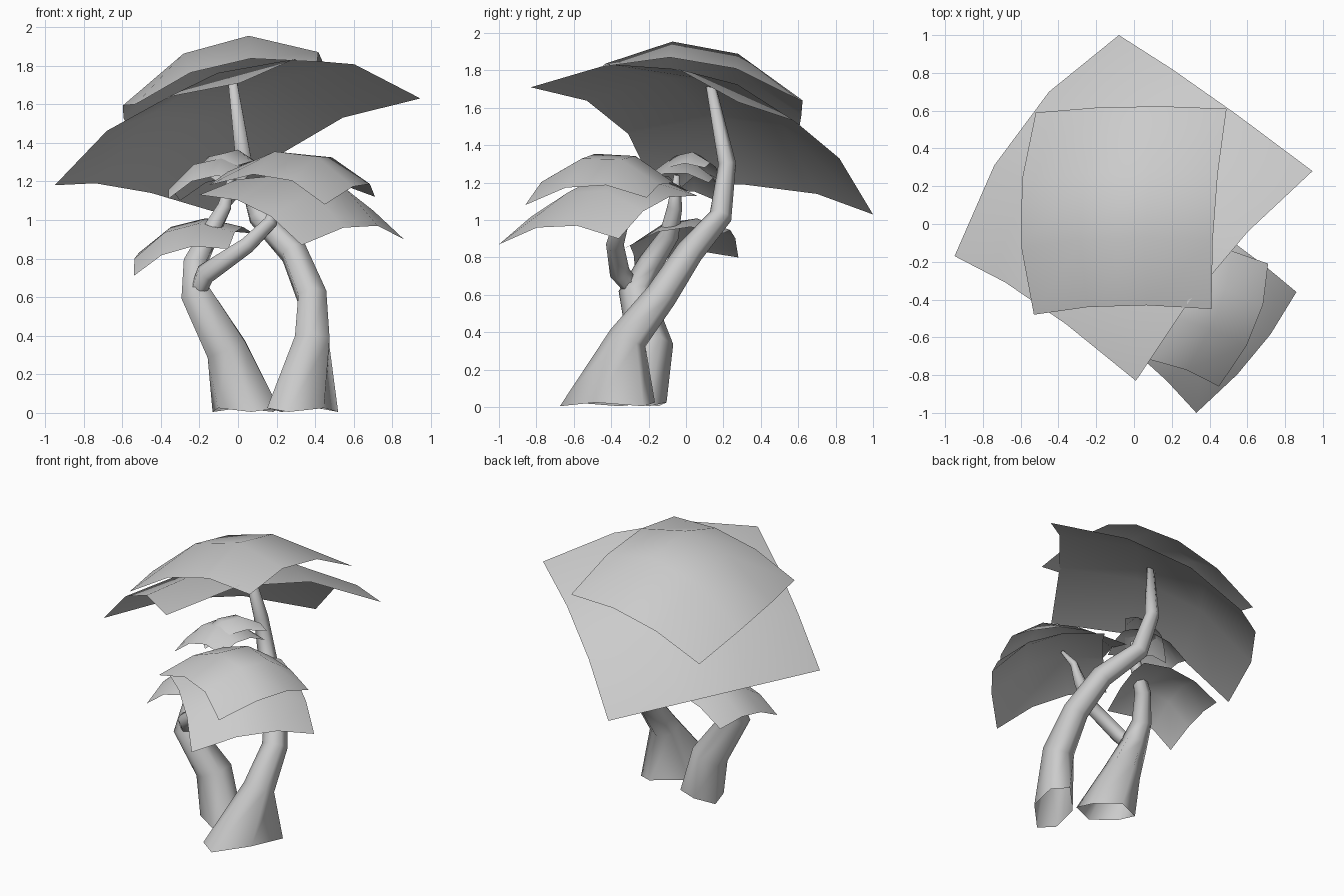
import bpy, math
from mathutils import Vector as V

if "Cube" in bpy.data.objects:
    bpy.data.objects.remove(bpy.data.objects["Cube"])


def make(name, verts, faces):
    me = bpy.data.meshes.new(name)
    me.from_pydata([tuple(v) for v in verts], [], faces)
    me.validate()
    for p in me.polygons:
        p.use_smooth = True
    ob = bpy.data.objects.new(name, me)
    bpy.context.collection.objects.link(ob)
    return ob


def leaf_sheet(name, corners, bends, lift):
    """Single-sided 3x3 leaf card: four corners, an arch for each edge, extra lift inside."""
    a, b, c, d = map(V, corners)
    front, right, back, left = map(V, bends)
    n, verts, faces = 3, [], []
    for j in range(n + 1):
        for i in range(n + 1):
            u, v = i / n, j / n
            p = a.lerp(b, u).lerp(d.lerp(c, u), v)
            hu, hv = 4.5 * u * (1 - u), 4.5 * v * (1 - v)
            p = p + front.lerp(back, v) * hu + left.lerp(right, u) * hv
            p.z += lift * hu * hv
            verts.append(p)
    for j in range(n):
        for i in range(n):
            k = j * (n + 1) + i
            faces.append((k, k + 1, k + n + 2, k + n + 1))
    return make(name, verts, faces)


def limb(name, path, sides=6, root_stretch=None):
    """Tapered tube through (x, y, z, radius) rings; a root ring lies flat and is stretched sideways."""
    pts = [V(p[:3]) for p in path]
    verts, faces = [], []
    last = len(pts) - 1
    for i, p in enumerate(pts):
        root = root_stretch and i == 0
        t = (pts[min(i + 1, last)] - pts[max(i - 1, 0)]).normalized()
        if root:
            t = V((0, 0, 1))
        w = t.cross(V((1, 0, 0))).normalized()
        u = w.cross(t)
        for k in range(sides):
            an = 2 * math.pi * (k + 0.5) / sides
            off = (u * math.cos(an) + w * math.sin(an)) * path[i][3] * 1.06
            if root:
                s = V(root_stretch)
                off += s * s.dot(off)
                off.z = 0.02 * (k % 2)
            verts.append(p + off)
    for i in range(last):
        for k in range(sides):
            m = (k + 1) % sides
            faces.append((i * sides + k, i * sides + m, (i + 1) * sides + m, (i + 1) * sides + k))
    faces.append(tuple(last * sides + k for k in range(sides)))
    return make(name, verts, faces)


# Trunks and branch
limb("tall_trunk", [
    (.335, -.42, .005, .12), (.385, -.31, .37, .098), (.385, -.13, .6, .08),
    (.29, .02, .83, .07), (.11, .185, 1.02, .058), (.03, .22, 1.3, .045),
    (-.03, .13, 1.73, .024)], root_stretch=(.58, 1.0, 0))
limb("short_trunk", [
    (.04, -.24, .005, .115), (-.06, -.19, .33, .115), (-.22, -.27, .62, .085),
    (-.225, -.19, .77, .062), (-.15, -.09, .92, .05), (-.07, -.06, 1.07, .038),
    (-.03, -.05, 1.24, .014)], root_stretch=(.7, -.34, 0))
limb("side_branch", [
    (-.22, -.26, .6, .04), (-.17, -.355, .72, .052), (.05, -.38, .87, .045),
    (.17, -.345, .99, .038), (.21, -.36, 1.12, .025), (.26, -.42, 1.22, .012)])

# Large crown, upper and lower sheets
leaf_sheet("crown_upper_leaves",
           [(-.53, -.48, 1.6), (.41, -.45, 1.82), (.49, .61, 1.64), (-.52, .59, 1.4)],
           [(-.03, .03, .09), (-.02, .01, .11), (-.01, .02, .08), (-.07, 0, .06)], .09)
leaf_sheet("crown_lower_leaves",
           [(.01, -.83, 1.71), (.945, .28, 1.63), (-.08, 1.0, 1.03), (-.95, -.17, 1.18)],
           [(-.03, .05, .15), (-.06, .06, .10), (-.08, .09, .06), (-.05, .08, .105)], .04)

# Front crown
leaf_sheet("front_upper_leaves",
           [(-.15, -.69, 1.18), (.45, -.86, 1.08), (.71, -.21, 1.12), (.08, .02, 1.15)],
           [(.03, .03, .09), (.06, 0, .08), (.02, -.01, .06), (.02, .02, .08)], .05)
leaf_sheet("front_lower_leaves",
           [(.33, -1.0, .87), (.86, -.36, .9), (.3, .06, 1.13), (-.2, -.52, 1.13)],
           [(.04, -.01, .08), (.03, -.01, .07), (.03, .01, .08), (.02, .01, .06)], .04)

# Left low crown
leaf_sheet("left_low_leaves",
           [(-.54, -.27, .71), (-.05, -.33, .85), (.08, .2, .93), (-.47, .28, .8)],
           [(-.02, .01, .06), (-.01, 0, .06), (-.01, .01, .06), (-.02, 0, .06)], .03)

# Small middle crown
leaf_sheet("middle_lower_leaves",
           [(-.36, -.21, 1.11), (.03, -.23, 1.2), (.13, .12, 1.2), (-.3, .17, 1.1)],
           [(-.01, .01, .06), (0, 0, .05), (-.01, .01, .06), (-.02, 0, .05)], .04)
leaf_sheet("middle_upper_leaves",
           [(-.11, -.22, 1.2), (.16, .1, 1.28), (-.06, .19, 1.21), (-.3, -.03, 1.17)],
           [(0, 0, .05), (0, 0, .05), (0, 0, .05), (0, 0, .05)], .03)
